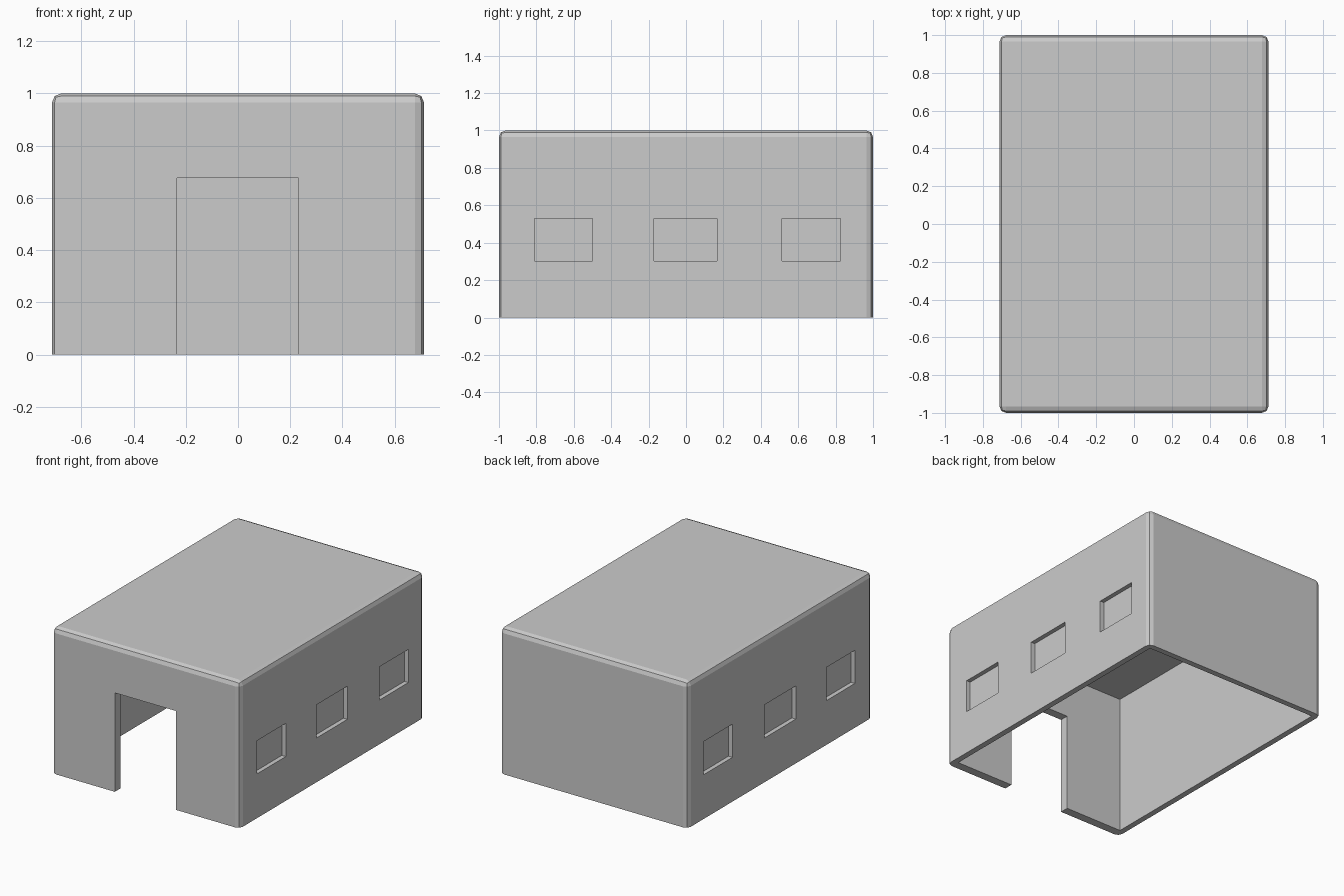
import bpy, bmesh

if "Cube" in bpy.data.objects:
    bpy.data.objects.remove(bpy.data.objects["Cube"])


def box(name, lo, hi):
    """Axis-aligned box between two corners."""
    bm = bmesh.new()
    bmesh.ops.create_cube(bm, size=1)
    for v in bm.verts:
        v.co = [lo[i] + (v.co[i] + 0.5) * (hi[i] - lo[i]) for i in range(3)]
    mesh = bpy.data.meshes.new(name)
    bm.to_mesh(mesh)
    bm.free()
    ob = bpy.data.objects.new(name, mesh)
    bpy.context.collection.objects.link(ob)
    return ob


def cut(target, name, lo, hi):
    """Subtract a hidden box from the target."""
    cutter = box(name, lo, hi)
    cutter.hide_render = True
    cutter.hide_set(True)
    mod = target.modifiers.new(name, 'BOOLEAN')
    mod.operation = 'DIFFERENCE'
    mod.solver = 'EXACT'
    mod.object = cutter


W, D, H = 0.712, 1.0, 1.0

# Outer shell with rounded top and corner edges, sharp bottom rim
shell = box("building_shell", (-W, -D, 0), (W, D, H))
bm = bmesh.new()
bm.from_mesh(shell.data)
edges = [e for e in bm.edges if max(v.co.z for v in e.verts) > 0.5]
bmesh.ops.bevel(bm, geom=edges, offset=0.035, offset_type='OFFSET',
                segments=2, profile=0.5, affect='EDGES')
bm.to_mesh(shell.data)
bm.free()

# Hollow interior, open underneath
cut(shell, "interior_cutter", (-W + 0.04, -D + 0.06, -0.2),
    (W - 0.04, D - 0.04, 0.963))

# Doorway in the front wall
cut(shell, "door_cutter", (-0.233, -1.2, -0.3), (0.231, -0.8, 0.677))

# Recessed windows on both side walls
for i, (y0, y1) in enumerate([(-0.81, -0.5), (-0.17, 0.167), (0.514, 0.825)]):
    for side in (-1, 1):
        xs = sorted((side * (W - 0.03), side * (W + 0.2)))
        cut(shell, f"window_cutter_{i}_{side}", (xs[0], y0, 0.303),
            (xs[1], y1, 0.53))
